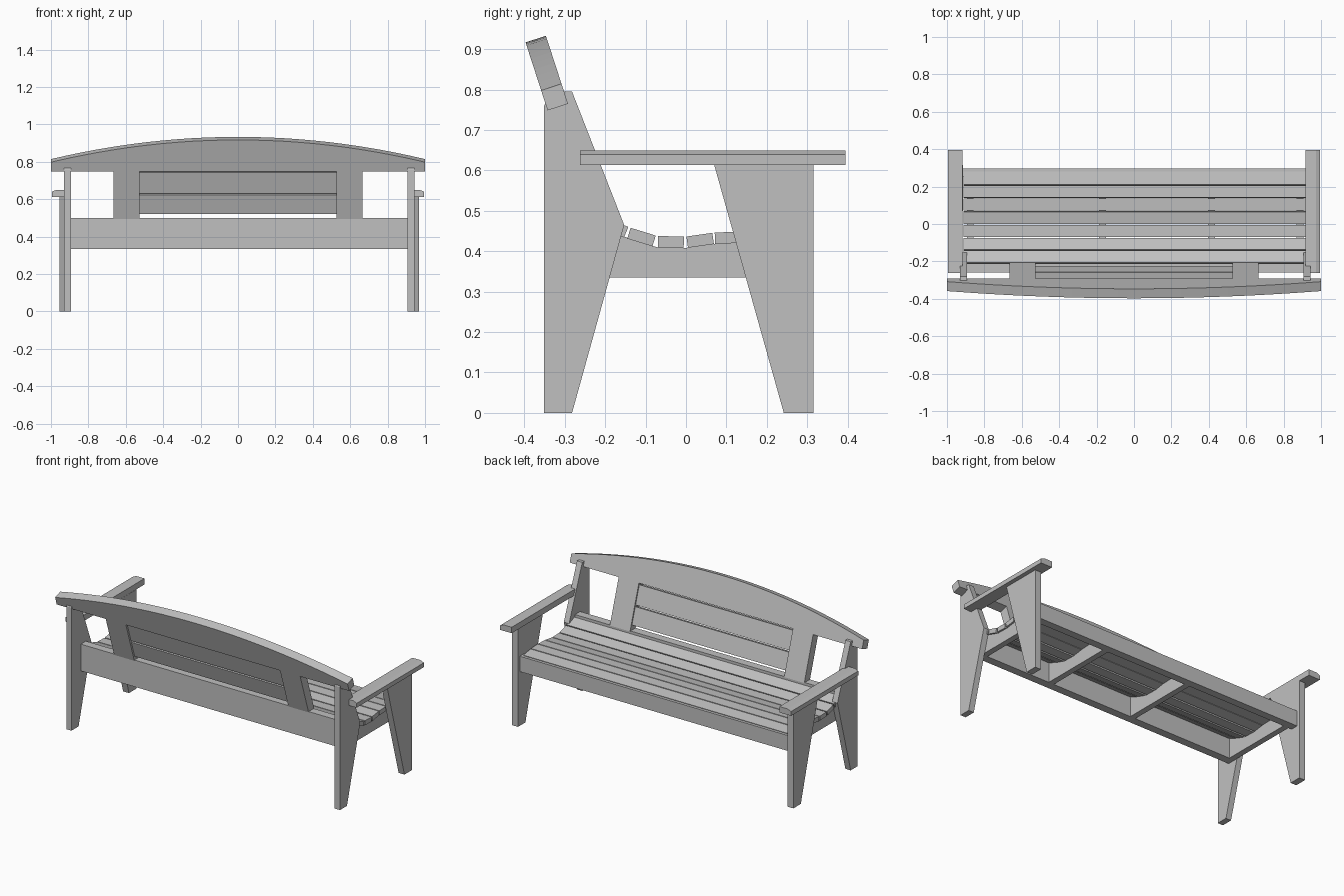
import bpy, bmesh, math
from mathutils import Vector

cube = bpy.data.objects.get("Cube")
if cube:
    bpy.data.objects.remove(cube, do_unlink=True)

grey = bpy.data.materials.new("plain_grey")
grey.use_nodes = True
colour = (0.53, 0.53, 0.53, 1)
grey.diffuse_color = colour
grey.node_tree.nodes["Principled BSDF"].inputs["Base Color"].default_value = colour


def prism(name, outline, offset):
    """Extrude a planar outline of 3D points along an offset vector."""
    bm = bmesh.new()
    face = bm.faces.new([bm.verts.new(p) for p in outline])
    ext = bmesh.ops.extrude_face_region(bm, geom=[face])
    moved = [g for g in ext["geom"] if isinstance(g, bmesh.types.BMVert)]
    bmesh.ops.translate(bm, verts=moved, vec=offset)
    bmesh.ops.recalc_face_normals(bm, faces=bm.faces)
    mesh = bpy.data.meshes.new(name)
    bm.to_mesh(mesh)
    bm.free()
    mesh.materials.append(grey)
    obj = bpy.data.objects.new(name, mesh)
    bpy.context.collection.objects.link(obj)
    return obj


def side_board(name, x0, x1, profile):
    """Board with a (y, z) profile running from x0 to x1."""
    return prism(name, [(x0, y, z) for y, z in profile], (x1 - x0, 0, 0))


def box_profile(y0, y1, z0, z1):
    return [(y0, z0), (y1, z0), (y1, z1), (y0, z1)]


# Legs: tapered boards, the rear ones rising to hold the backrest
rear_leg = [(-0.351, 0), (-0.282, 0), (-0.153, 0.465), (-0.282, 0.795),
            (-0.335, 0.795), (-0.351, 0.76)]
front_leg = [(0.242, 0), (0.315, 0), (0.315, 0.613), (0.07, 0.613)]
MID = 0.007  # the frame sits slightly off centre
for side, s in (("left", 1), ("right", -1)):
    side_board(f"rear_leg_{side}", MID + s * 0.9, MID + s * 0.936, rear_leg)
    side_board(f"front_leg_{side}", MID + s * 0.922, MID + s * 0.962, front_leg)
    # Armrest with a chamfered outer edge
    xs = [(0.916, 0.613), (0.995, 0.613), (0.995, 0.64), (0.972, 0.65), (0.916, 0.65)]
    prism(f"armrest_{side}", [(s * x, -0.262, z) for x, z in xs], (0, 0.657, 0))

# Long rails under the seat
side_board("rear_apron", -0.893, 0.906, box_profile(-0.26, -0.21, 0.335, 0.5))
side_board("front_apron", -0.915, 0.929, box_profile(0.25, 0.297, 0.335, 0.43))

# Dished seat: slats follow a curve of top points
seat = [(-0.208, 0.487), (-0.14, 0.459), (-0.072, 0.438), (-0.002, 0.436),
        (0.068, 0.446), (0.138, 0.449), (0.208, 0.446), (0.283, 0.433)]
THICK = 0.028
for i, (a, b) in enumerate(zip(seat, seat[1:])):
    a, b = Vector(a), Vector(b)
    along = (b - a).normalized()
    down = Vector((along.y, -along.x)) * THICK
    a, b = a + along * 0.003, b - along * 0.003
    side_board(f"seat_slat_{i + 1}", -0.912, 0.917, [a, b, b + down, a + down])

# Scooped bearers carrying the slats
scoop = [(y, z - THICK) for y, z in seat[:-1]] + [(0.25, 0.41)]
bearer = [(0.25, 0.335), (-0.21, 0.335)] + scoop
for i, x in enumerate((-0.875, -0.168, 0.414, 0.888)):
    side_board(f"seat_bearer_{i + 1}", x - 0.018, x + 0.018, bearer)

# Leaning backrest: v runs up the slope, w runs through the thickness
ORIGIN = Vector((0, -0.292, 0.765))
LEAN = math.radians(18)
UP = Vector((0, -math.sin(LEAN), math.cos(LEAN)))
BACK = Vector((0, -math.cos(LEAN), -math.sin(LEAN)))


def back_board(name, outline, w0=0.0, w1=0.053):
    pts = [ORIGIN + Vector((x, 0, 0)) + UP * v + BACK * w0 for x, v in outline]
    return prism(name, pts, BACK * (w1 - w0))


def rect(x0, x1, v0, v1):
    return [(x0, v0), (x1, v0), (x1, v1), (x0, v1)]


# Arched top rail
STEPS = 24
arch = [(1 - 2 * i / STEPS) for i in range(STEPS + 1)]
back_board("top_rail", [(-1, 0), (1, 0)] + [(x, 0.177 - 0.125 * x * x) for x in arch])

# Uprights and thinner horizontal slats
for side, s in (("left", 1), ("right", -1)):
    back_board(f"back_upright_{side}", rect(s * 0.527, s * 0.665, -0.28, 0))
back_board("back_slat_upper", rect(-0.527, 0.527, -0.127, -0.01), 0.008, 0.042)
back_board("back_slat_lower", rect(-0.527, 0.527, -0.243, -0.137), 0.008, 0.042)
